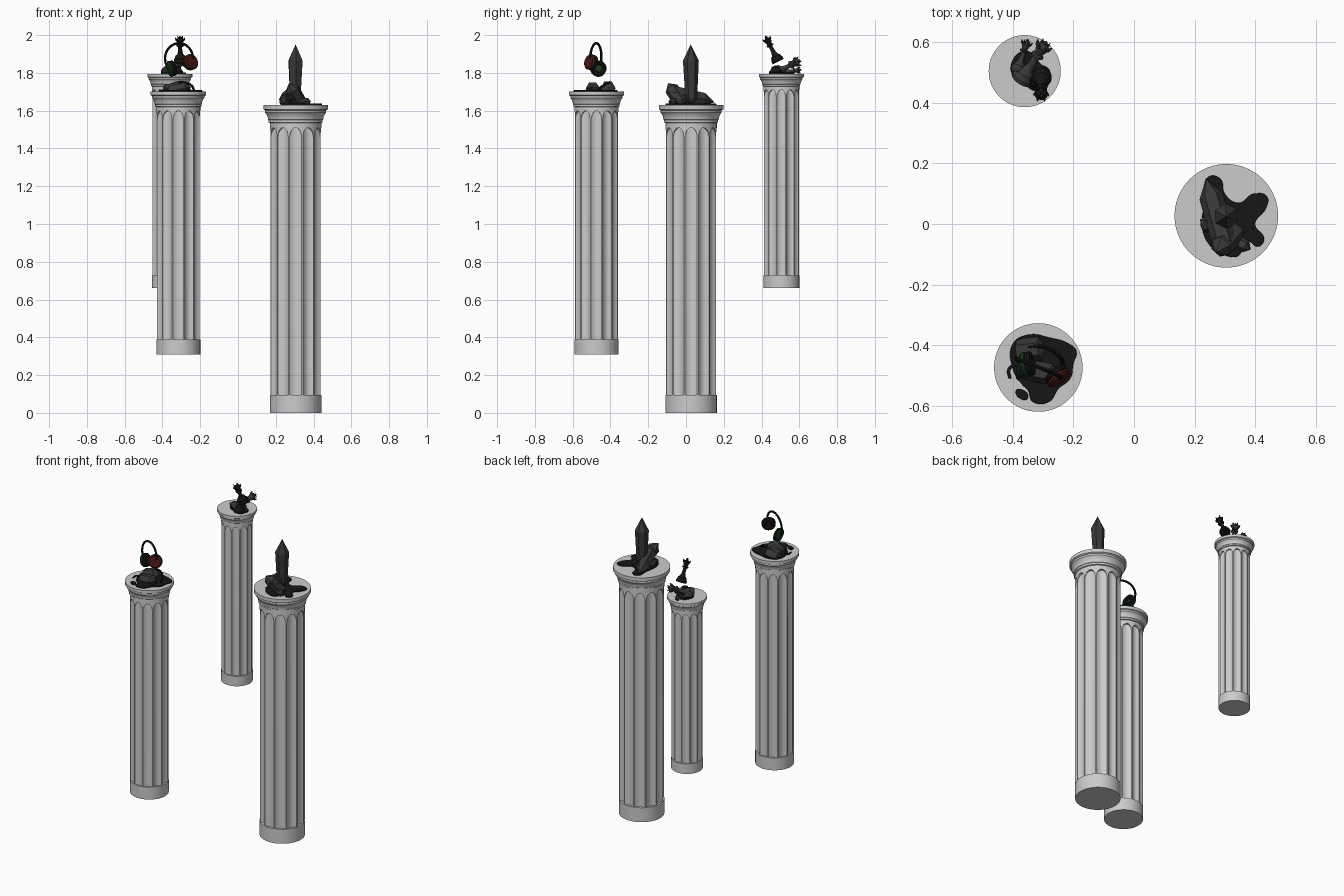
import bpy, bmesh, math
from mathutils import Vector, Matrix

if "Cube" in bpy.data.objects:
    bpy.data.objects.remove(bpy.data.objects["Cube"])

def material(name, rgb):
    m = bpy.data.materials.new(name)
    m.diffuse_color = (*rgb, 1)
    m.use_nodes = True
    m.node_tree.nodes["Principled BSDF"].inputs["Base Color"].default_value = m.diffuse_color
    return m

BLACK = material("black", (0.008, 0.008, 0.008))
DARK = material("dark_grey", (0.04, 0.04, 0.04))
RED = material("dark_red", (0.06, 0.008, 0.006))
GREEN = material("dark_green", (0.008, 0.045, 0.01))

def finish(ob, mat=None, smooth=True):
    bpy.ops.object.select_all(action='DESELECT')
    ob.select_set(True)
    bpy.context.view_layer.objects.active = ob
    if ob.type == 'CURVE':
        bpy.ops.object.convert(target='MESH')
        ob = bpy.context.object
    if mat:
        ob.data.materials.clear()
        ob.data.materials.append(mat)
    if smooth:
        bpy.ops.object.shade_smooth_by_angle(angle=math.radians(35))
    return ob

def skin(name, rings, mat=None, smooth=True, matrix=Matrix()):
    """Closed solid through a stack of rings of points."""
    bm = bmesh.new()
    vs = [[bm.verts.new(p) for p in ring] for ring in rings]
    n = len(vs[0])
    for a, b in zip(vs, vs[1:]):
        for i in range(n):
            j = (i + 1) % n
            bm.faces.new((a[i], a[j], b[j], b[i]))
    bm.faces.new(vs[0][::-1])
    bm.faces.new(vs[-1])
    bmesh.ops.remove_doubles(bm, verts=bm.verts, dist=1e-5)
    bmesh.ops.recalc_face_normals(bm, faces=bm.faces)
    me = bpy.data.meshes.new(name)
    bm.to_mesh(me)
    bm.free()
    ob = bpy.data.objects.new(name, me)
    bpy.context.collection.objects.link(ob)
    ob.matrix_world = matrix
    return finish(ob, mat, smooth)

def lathe(name, profile, n, start, axis, mat, smooth=True, size=1):
    rings = [[(r * math.cos(math.tau * i / n), r * math.sin(math.tau * i / n), z)
              for i in range(n)] for r, z in profile]
    rot = Vector(axis).to_track_quat('Z', 'Y').to_matrix().to_4x4()
    return skin(name, rings, mat, smooth,
                Matrix.Translation(start) @ rot @ Matrix.Scale(size, 4))

def curve(name, pts, kind):
    cu = bpy.data.curves.new(name, 'CURVE')
    cu.dimensions = kind
    sp = cu.splines.new('BEZIER')
    sp.bezier_points.add(len(pts) - 1)
    for b, p in zip(sp.bezier_points, pts):
        b.co = Vector(p).to_3d()
        b.handle_left_type = b.handle_right_type = 'AUTO'
    sp.resolution_u = 6
    ob = bpy.data.objects.new(name, cu)
    bpy.context.collection.objects.link(ob)
    return ob, cu, sp

# Fluted columns: one profile per angle, hollowed inside each flute
R, FLUTES, EDGE = 0.136, 12, 0.92
CAPITAL = [(.136, 1.535), (.143, 1.538), (.143, 1.55), (.146, 1.553), (.148, 1.566),
           (.154, 1.58), (.162, 1.59), (.162, 1.602), (.171, 1.607), (.171, 1.63)]

def column(name, x, y, z, s):
    steps = [-1, -EDGE, -.8, -.6, -.3, 0, .3, .6, .8, EDGE]
    profiles = []
    for k in range(FLUTES):
        for t in steps:
            a = (k + t / 2) * math.tau / FLUTES
            c = max(0, 1 - (t / EDGE) ** 2)
            deep, top = R * (1 - 0.12 * c), 1.46 + 0.05 * math.sqrt(c)
            prof = [(R, 0), (R, .095), (deep, .095), (deep, top), (R, top)] + CAPITAL
            profiles.append([(r * math.cos(a), r * math.sin(a), h) for r, h in prof])
    skin(name, list(zip(*profiles)),
         matrix=Matrix.Translation((x, y, z)) @ Matrix.Scale(s, 4))

column("column_right", .305, .027, 0, 1)
column("column_front_left", -.316, -.474, .308, .855)
column("column_back_left", -.361, .505, .66, .696)

# Liquid puddles on the column tops
def puddle(name, pts, z):
    ob, cu, sp = curve(name, pts, '2D')
    sp.use_cyclic_u = True
    cu.fill_mode = 'BOTH'
    cu.extrude = 0.003
    cu.bevel_depth = 0.003
    cu.bevel_resolution = 2
    cu.offset = -0.003
    ob.location.z = z + .003
    finish(ob, BLACK)

puddle("puddle_right", [(.245, .155), (.285, .15), (.30, .10), (.345, .07), (.395, .10),
       (.44, .09), (.435, .05), (.40, 0), (.43, -.05), (.41, -.075), (.37, -.055),
       (.345, -.105), (.305, -.105), (.25, -.07), (.225, -.01), (.235, .08)], 1.63)
puddle("puddle_front_left", [(-.40, -.395), (-.345, -.365), (-.28, -.375), (-.22, -.393),
       (-.19, -.42), (-.2, -.46), (-.21, -.51), (-.25, -.545), (-.28, -.587),
       (-.335, -.587), (-.35, -.55), (-.37, -.53), (-.40, -.48)], 1.70)
puddle("puddle_drop", [(-.39, -.55), (-.375, -.545), (-.35, -.575), (-.37, -.58)], 1.70)
puddle("puddle_back_left", [(-.405, .53), (-.37, .57), (-.33, .56), (-.31, .53), (-.28, .51),
       (-.28, .47), (-.30, .44), (-.325, .45), (-.36, .46), (-.40, .49)], 1.794)

# Faceted crystals
def crystal(name, start, end, r, low=.8, shoulder=.7):
    d = Vector(end) - Vector(start)
    L = d.length
    lathe(name, [(r * low * .6, 0), (r * low, .08 * L), (r, shoulder * L), (.0005, L)],
          6, start, d, DARK, False)

crystal("tall_crystal", (.303, .028, 1.645), (.305, .025, 1.95), .042, .75, .72)
crystal("lying_crystal", (.305, -.085, 1.70), (.238, .15, 1.645), .04, 1, .75)
crystal("leaning_crystal", (.335, -.02, 1.63), (.27, -.095, 1.745), .038, 1, .75)
crystal("small_crystal", (.33, -.05, 1.64), (.385, -.085, 1.65), .022, .9)
crystal("side_crystal", (.27, .02, 1.64), (.225, -.02, 1.67), .03, .9)

# Headphones: band arc, two cups with cushions
def headphones(name, centre, u, up, mats, cup_twist=.6):
    c, u = Vector(centre), Vector(u).normalized()
    v = Vector(up)
    v = (v - u * v.dot(u)).normalized()
    f = v.cross(u).normalized()
    if f.y > 0:
        f = -f
    arc = [c + .079 * (u * math.cos(a) + v * math.sin(a))
           for a in (math.radians(-25 + 230 * i / 12) for i in range(13))]
    ob, cu, sp = curve(name + "_band", arc, '3D')
    cu.bevel_depth = .0065
    cu.bevel_resolution = 3
    cu.use_fill_caps = True
    finish(ob, mats[0])
    for side, word, m in ((-1, "left", mats[1]), (1, "right", mats[2])):
        axis = (u * side + f * cup_twist).normalized()
        p = c + u * side * .058 - v * .04 - axis * .004
        lathe(f"{name}_{word}_cup", [(.034, 0), (.042, .004), (.043, .012), (.036, .02),
              (.024, .022)], 32, p, axis, m)
        lathe(f"{name}_{word}_cushion", [(.020, 0), (.022, .014), (.03, .019), (.039, .015),
              (.042, .008), (.040, 0)], 32, p, -axis, BLACK)

headphones("floating_headphones", (-.313, -.478, 1.878), (.9, -.35, .3), (0, .05, 1),
           (BLACK, GREEN, RED))
headphones("sunken_headphones", (-.313, -.465, 1.70), (.95, -.2, 0), (0, .75, .6),
           (BLACK, BLACK, BLACK), .2)
crystal("sunken_shard_a", (-.39, -.42, 1.70), (-.29, -.41, 1.725), .04, 1, .8)
crystal("sunken_shard_b", (-.37, -.48, 1.70), (-.25, -.50, 1.725), .035, 1, .8)
ob, cu, sp = curve("puddle_strand", [(-.395, -.465, 1.707), (-.413, -.48, 1.707),
                                     (-.41, -.51, 1.706)], '3D')
cu.bevel_depth = .005
finish(ob, BLACK)

# Turned game pieces with a pointed crown
PIECE = [(.032, 0), (.033, .012), (.027, .022), (.027, .029), (.016, .04), (.011, .06),
         (.010, .088), (.019, .092), (.019, .097), (.012, .101), (.022, .128),
         (.019, .130), (.006, .138), (.0075, .143), (.0005, .150)]

def game_piece(name, start, end, mat):
    s, d = Vector(start), Vector(end) - Vector(start)
    k = d.length / .15
    lathe(name, PIECE, 28, s, d, mat, size=k)
    q = d.to_track_quat('Z', 'Y')
    for i in range(6):
        a = math.tau * i / 6
        out = Vector((math.cos(a), math.sin(a), 0))
        p = s + q @ ((out * .0175 + Vector((0, 0, .124))) * k)
        lathe(f"{name}_crown_point_{i}", [(.006, 0), (.0045, .008), (.0005, .018)], 8, p,
              q @ (out * .5 + Vector((0, 0, 1))), mat, size=k)

game_piece("floating_piece", (-.305, .488, 1.86), (-.307, .42, 1.996), BLACK)
game_piece("fallen_piece", (-.372, .475, 1.80), (-.288, .605, 1.868), DARK)
game_piece("sunken_piece", (-.385, .505, 1.805), (-.35, .612, 1.815), DARK)
lathe("sunken_piece_base", [(.034, 0), (.034, .012), (.026, .02), (.018, .035), (.001, .04)],
      28, (-.325, .475, 1.797), (.1, -.1, 1), BLACK)
